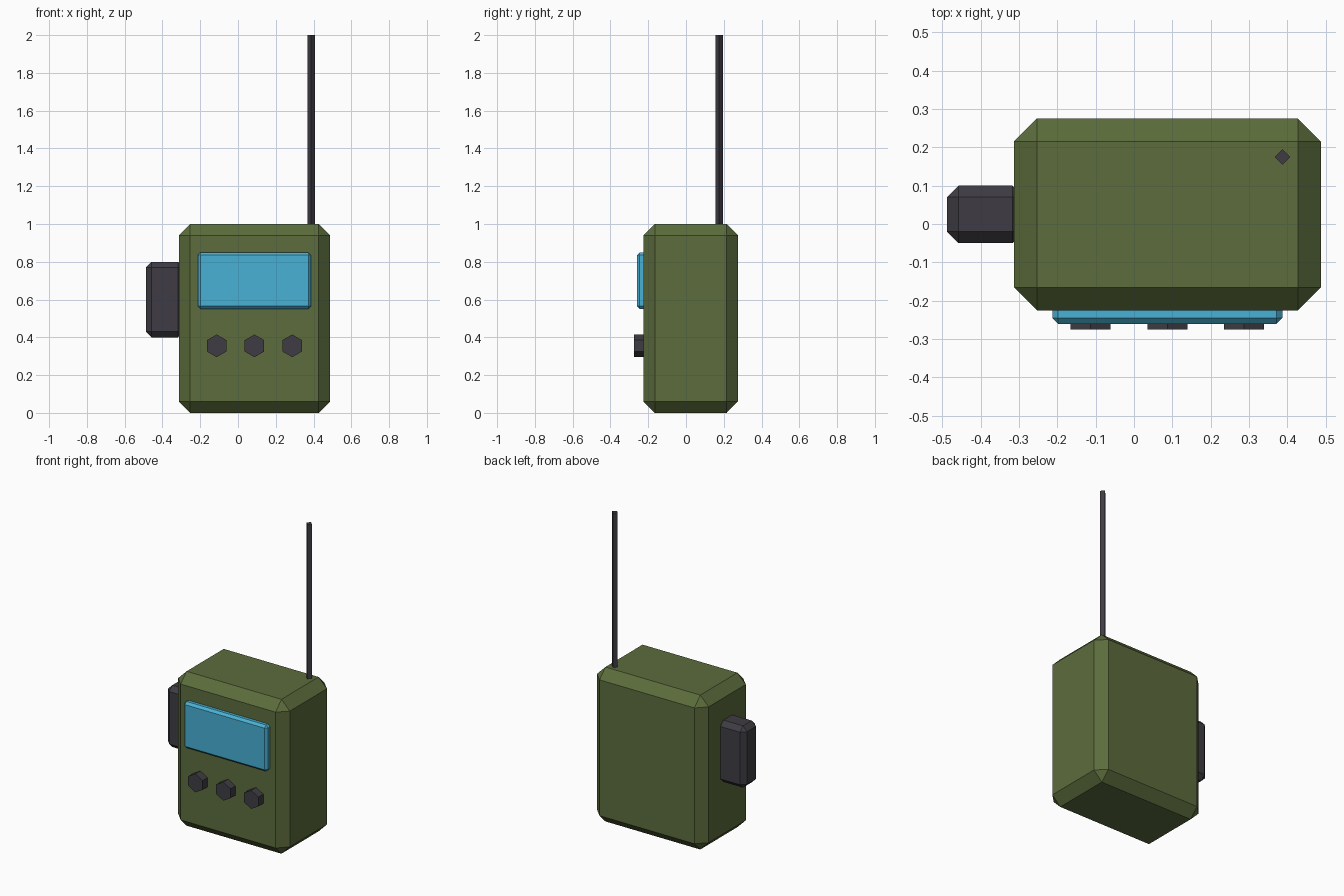
import bpy, bmesh, math
from mathutils import Matrix

if "Cube" in bpy.data.objects:
    bpy.data.objects.remove(bpy.data.objects["Cube"], do_unlink=True)


def make_material(name, rgb):
    mat = bpy.data.materials.new(name)
    mat.use_nodes = True
    colour = (*rgb, 1)
    mat.diffuse_color = colour
    mat.node_tree.nodes["Principled BSDF"].inputs["Base Color"].default_value = colour
    return mat


GREEN = make_material("olive green", (0.107, 0.15, 0.046))
BLUE = make_material("screen blue", (0.066, 0.44, 0.66))
GREY = make_material("dark grey", (0.049, 0.046, 0.056))


def add_object(name, bm, centre, mat):
    mesh = bpy.data.meshes.new(name)
    bm.to_mesh(mesh)
    bm.free()
    mesh.materials.append(mat)
    obj = bpy.data.objects.new(name, mesh)
    obj.location = centre
    bpy.context.collection.objects.link(obj)
    return obj


def bevelled_box(name, centre, size, width, mat):
    bm = bmesh.new()
    bmesh.ops.create_cube(bm, size=1, matrix=Matrix.Diagonal((*size, 1)))
    obj = add_object(name, bm, centre, mat)
    bevel = obj.modifiers.new("chamfer", "BEVEL")
    bevel.width = width
    bevel.segments = 1
    return obj


def prism(name, centre, sides, radius, depth, rotation, mat):
    bm = bmesh.new()
    bmesh.ops.create_cone(bm, cap_ends=True, segments=sides, radius1=radius,
                          radius2=radius, depth=depth, matrix=rotation)
    return add_object(name, bm, centre, mat)


# Main case, screen and battery pack on the right side
bevelled_box("case", (0.087, 0.025, 0.5), (0.8, 0.5, 1), 0.06, GREEN)
bevelled_box("screen", (0.087, -0.235, 0.7), (0.6, 0.05, 0.3), 0.015, BLUE)
bevelled_box("side_pack", (-0.387, 0.025, 0.6), (0.2, 0.15, 0.4), 0.03, GREY)

# Row of hexagonal knobs with a point upwards
facing_front = Matrix.Rotation(math.pi / 2, 4, "X")
for i, side in enumerate(("right", "middle", "left")):
    prism(f"knob_{side}", (-0.113 + 0.2 * i, -0.245, 0.355), 6, 0.06, 0.06,
          facing_front, GREY)

# Four-sided antenna, corner forwards
prism("antenna", (0.387, 0.175, 1.475), 4, 0.02, 1.05, Matrix.Identity(4), GREY)
